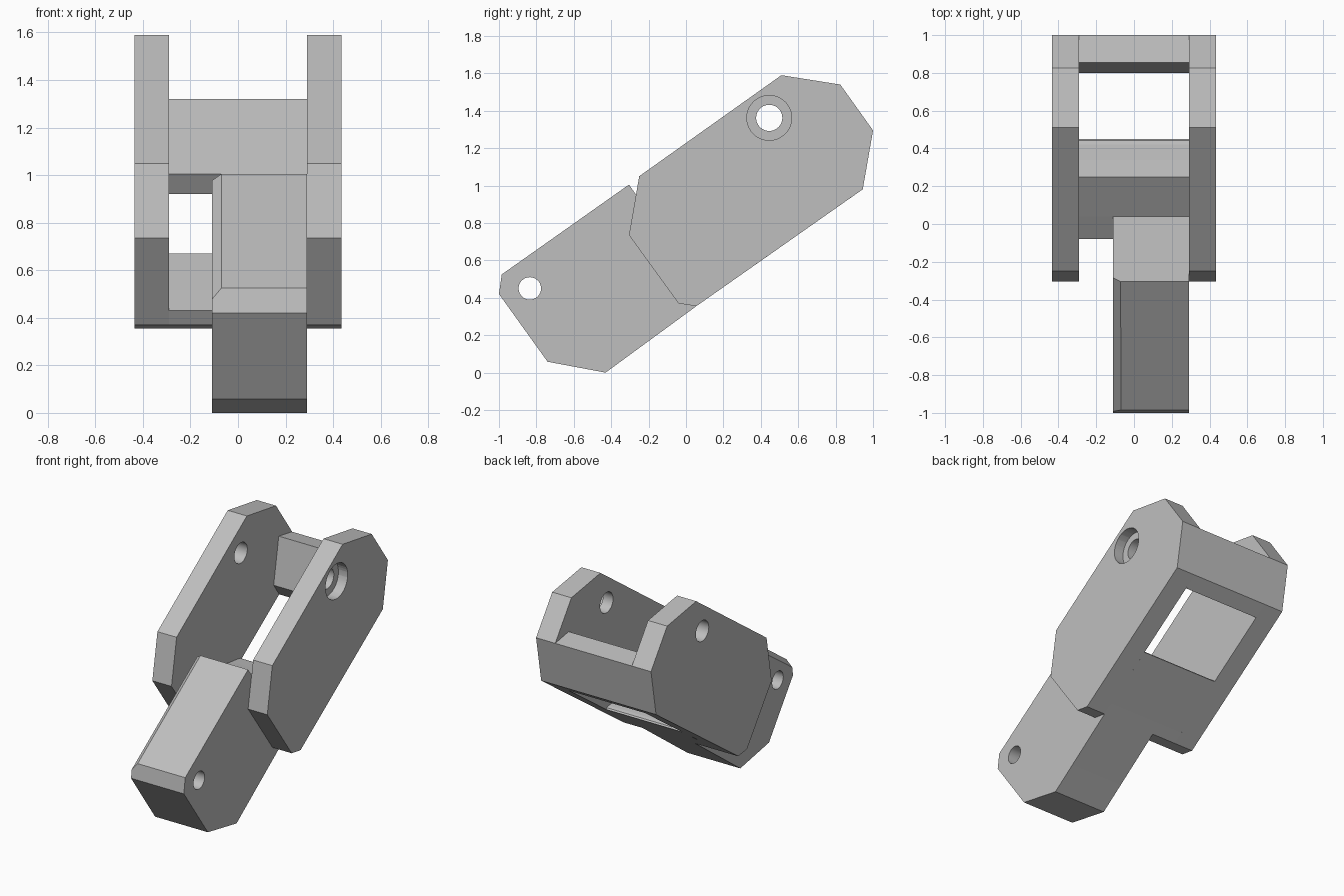
import bpy, bmesh, math
from mathutils import Matrix, Vector

cube = bpy.data.objects.get("Cube")
if cube:
    bpy.data.objects.remove(cube, do_unlink=True)

grey = bpy.data.materials.new("plain_grey")
grey.use_nodes = True
grey.diffuse_color = (0.52, 0.52, 0.52, 1)
grey.node_tree.nodes["Principled BSDF"].inputs["Base Color"].default_value = grey.diffuse_color

INNER, OUTER = 0.29, 0.435      # cheek plate inner and outer faces
TONGUE_X = -0.11                # free side of the tongue
PIVOT, TIP = (0.445, 1.362), (-0.835, 0.45)


def make_object(name, bm):
    bmesh.ops.recalc_face_normals(bm, faces=bm.faces[:])
    mesh = bpy.data.meshes.new(name)
    bm.to_mesh(mesh)
    bm.free()
    mesh.materials.append(grey)
    obj = bpy.data.objects.new(name, mesh)
    bpy.context.collection.objects.link(obj)
    return obj


def prism(profile, x0, x1):
    """Extrude a (y, z) profile from x0 to x1."""
    bm = bmesh.new()
    face = bm.faces.new([bm.verts.new((x0, y, z)) for y, z in profile])
    out = bmesh.ops.extrude_face_region(bm, geom=[face])
    verts = [v for v in out["geom"] if isinstance(v, bmesh.types.BMVert)]
    bmesh.ops.translate(bm, verts=verts, vec=(x1 - x0, 0, 0))
    return bm


def drill(obj, centre, radius, x0, x1):
    """Cut a round hole running along x."""
    bm = bmesh.new()
    place = Matrix.Translation(((x0 + x1) / 2, *centre)) @ Matrix.Rotation(math.pi / 2, 4, "Y")
    bmesh.ops.create_cone(bm, cap_ends=True, segments=40, radius1=radius,
                          radius2=radius, depth=x1 - x0, matrix=place)
    cutter = make_object("hole_cutter", bm)
    cutter.hide_render = True
    mod = obj.modifiers.new("hole", "BOOLEAN")
    mod.operation, mod.solver, mod.object = "DIFFERENCE", "EXACT", cutter
    bpy.ops.object.select_all(action="DESELECT")
    bpy.context.view_layer.objects.active = obj
    obj.select_set(True)
    bpy.ops.object.modifier_apply(modifier=mod.name)
    bpy.data.objects.remove(cutter, do_unlink=True)
    bpy.ops.object.shade_smooth_by_angle()


# Two cheek plates with pivot holes
cheek = [(-0.25, 1.05), (0.51, 1.59), (0.825, 1.54), (1.0, 1.295),
         (0.945, 0.98), (0.055, 0.355), (-0.04, 0.37), (-0.305, 0.735)]
left_cheek = make_object("left_cheek", prism(cheek, INNER, OUTER))
right_cheek = make_object("right_cheek", prism(cheek, -OUTER, -INNER))
for plate, side in ((left_cheek, 1), (right_cheek, -1)):
    mid = side * (INNER + OUTER) / 2
    drill(plate, PIVOT, 0.07, mid - 0.2, mid + 0.2)
# Counterbore on the outer left face
drill(left_cheek, PIVOT, 0.12, OUTER - 0.07, OUTER + 0.1)

# Tongue, flush with the left cheek, with one bevelled upper edge
tongue_profile = [(-0.985, 0.525), (-0.305, 1.005), (0.04, 0.52), (0.123, 0.403),
                  (0.055, 0.355), (-0.43, 0.0), (-0.74, 0.058), (-1.0, 0.42)]
bm = prism(tongue_profile, TONGUE_X, INNER)
slope_up = Vector((0, -0.577, 0.817))
cut = bmesh.ops.bisect_plane(bm, geom=bm.verts[:] + bm.edges[:] + bm.faces[:],
                             plane_co=(TONGUE_X + 0.04, -0.985, 0.525),
                             plane_no=slope_up * 0.04 - Vector((0.035, 0, 0)),
                             clear_outer=True)
bmesh.ops.holes_fill(bm, edges=[e for e in bm.edges if e.is_boundary])
tongue = make_object("tongue", bm)
drill(tongue, TIP, 0.06, TONGUE_X - 0.1, INNER + 0.1)

# Floor between the cheeks, with a rounded edge at the window
floor_profile = [(0.04, 0.52), (0.25, 0.67), (0.34, 0.657), (0.42, 0.648),
                 (0.443, 0.642), (0.45, 0.632), (0.123, 0.403)]
make_object("floor_plate", prism(floor_profile, -INNER, INNER))

# Floor lip beside the tongue
lip_profile = [(-0.08, 0.43), (0.04, 0.52), (0.123, 0.403), (0.055, 0.355), (-0.04, 0.37)]
make_object("floor_lip", prism(lip_profile, -INNER, TONGUE_X))

# Rear crossbar
bar_profile = [(0.855, 1.32), (1.0, 1.295), (0.945, 0.98), (0.86, 0.92), (0.8, 1.005)]
make_object("rear_crossbar", prism(bar_profile, -INNER, INNER))
